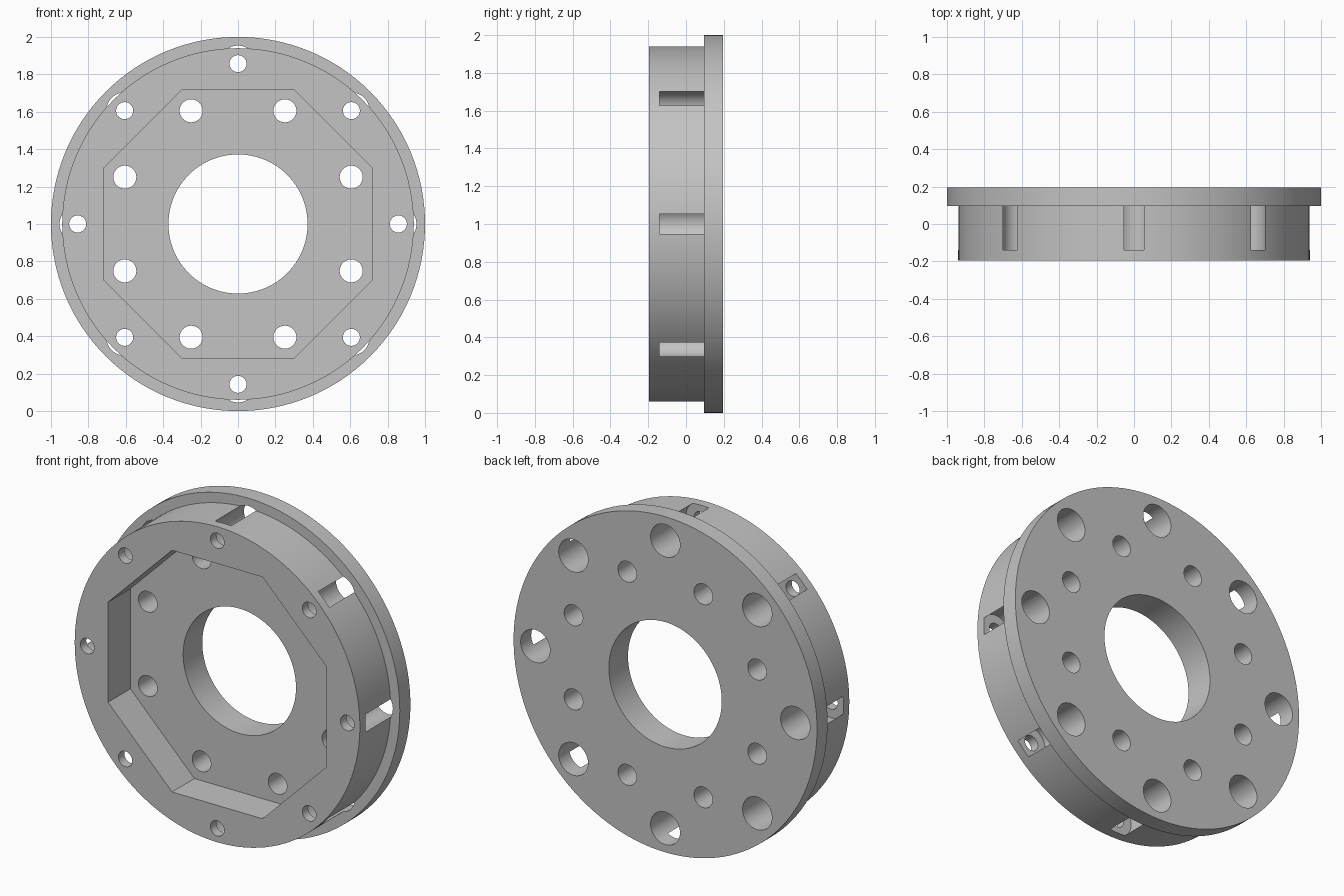
import bpy, bmesh, math
from mathutils import Matrix, Vector

cube = bpy.data.objects.get("Cube")
if cube:
    bpy.data.objects.remove(cube, do_unlink=True)

FRONT, STEP, BACK = -0.195, 0.095, 0.195   # depth stations along y
POCKET_FLOOR, BORE_STOP = 0.015, -0.14
CENTRE_Z = 1.0


def add_cylinder(bm, radius, y0, y1, x=0, z=0, sides=48, turn=0):
    """Cylinder along y from y0 to y1, offset from the ring axis."""
    place = (Matrix.Translation((x, (y0 + y1) / 2, CENTRE_Z + z))
             @ Matrix.Rotation(math.pi / 2, 4, 'X')
             @ Matrix.Rotation(turn, 4, 'Z'))
    bmesh.ops.create_cone(bm, cap_ends=True, segments=sides, radius1=radius,
                          radius2=radius, depth=y1 - y0, matrix=place)


def make_object(name, bm):
    mesh = bpy.data.meshes.new(name)
    bm.normal_update()
    bm.to_mesh(mesh)
    bm.free()
    obj = bpy.data.objects.new(name, mesh)
    bpy.context.collection.objects.link(obj)
    return obj


def single_cutter(name, **kw):
    bm = bmesh.new()
    add_cylinder(bm, **kw)
    return make_object(name, bm)


def ring_cutter(name, ring, radius, y0, y1, start=0):
    """Eight equal holes on a bolt circle."""
    bm = bmesh.new()
    for i in range(8):
        a = start + i * math.pi / 4
        add_cylinder(bm, radius, y0, y1, ring * math.cos(a), ring * math.sin(a))
    return make_object(name, bm)


# Flange disc, with the narrower front drum extruded from its front face
bm = bmesh.new()
add_cylinder(bm, 1.0, STEP, BACK, sides=128)
bm.normal_update()
cap = min(bm.faces, key=lambda f: f.calc_center_median().y)
cap = bmesh.ops.extrude_discrete_faces(bm, faces=[cap])["faces"][0]
bmesh.ops.scale(bm, vec=(0.94, 1, 0.94), verts=cap.verts[:],
                space=Matrix.Translation((0, 0, -CENTRE_Z)))
cap = bmesh.ops.extrude_discrete_faces(bm, faces=[cap])["faces"][0]
bmesh.ops.translate(bm, vec=Vector((0, FRONT - STEP, 0)), verts=cap.verts[:])
bmesh.ops.recalc_face_normals(bm, faces=bm.faces[:])
hub = make_object("flanged_ring", bm)

# Grey metal
metal = bpy.data.materials.new("grey_metal")
metal.use_nodes = True
grey = (0.55, 0.55, 0.55, 1)
metal.diffuse_color = grey
metal.node_tree.nodes["Principled BSDF"].inputs["Base Color"].default_value = grey
hub.data.materials.append(metal)

# Octagonal pocket, central bore, bolt holes, and screw holes whose wide
# counterbores break out through the side of the drum
eighth = math.pi / 8
cutters = [
    single_cutter("octagon_pocket", radius=0.72 / math.cos(eighth), y0=-0.5,
                  y1=POCKET_FLOOR, sides=8, turn=eighth),
    single_cutter("centre_bore", radius=0.372, y0=-0.5, y1=0.5, sides=96),
    ring_cutter("bolt_holes", 0.655, 0.0615, -0.5, 0.5, eighth),
    ring_cutter("counterbores", 0.857, 0.097, BORE_STOP, 0.5),
    ring_cutter("screw_holes", 0.857, 0.0455, -0.5, 0.4),
]

bpy.ops.object.select_all(action='DESELECT')
hub.select_set(True)
bpy.context.view_layer.objects.active = hub
for cutter in cutters:
    cutter.hide_render = True
    cutter.data.materials.append(metal)
    cut = hub.modifiers.new(cutter.name, 'BOOLEAN')
    cut.operation = 'DIFFERENCE'
    cut.solver = 'EXACT'
    cut.object = cutter
    bpy.ops.object.modifier_apply(modifier=cut.name)
    bpy.data.objects.remove(cutter, do_unlink=True)

bpy.ops.object.shade_smooth_by_angle(angle=math.radians(30))
